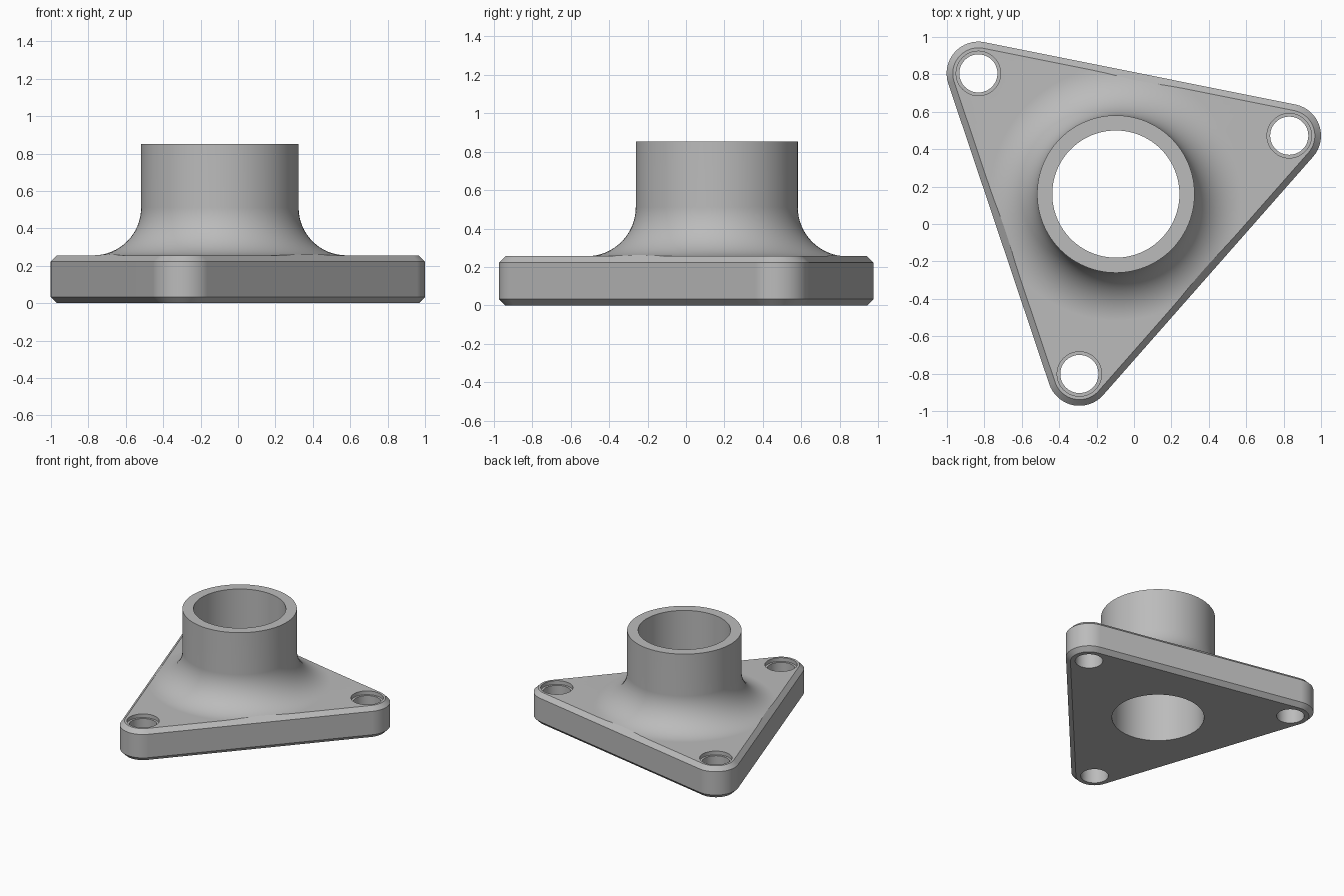
import bpy, bmesh, math
from mathutils import Vector

cube = bpy.data.objects.get("Cube")
if cube:
    bpy.data.objects.remove(cube, do_unlink=True)

AXIS = Vector((-0.097, 0.16))
CORNERS = [Vector(p) for p in ((-0.832, 0.805), (-0.292, -0.802), (0.83, 0.472))]
CORNER_R, CHAMFER, PLATE_TOP, TOP = 0.17, 0.033, 0.256, 0.852
TUBE_R, BORE_R, FILLET = 0.421, 0.34, 0.255

grey = bpy.data.materials.new("plain grey")
grey.use_nodes = True
colour = (0.5, 0.5, 0.5, 1)
grey.diffuse_color = colour
grey.node_tree.nodes["Principled BSDF"].inputs["Base Color"].default_value = colour


def loft(name, rings, closed=False):
    """Skin a stack of equal rings; cap the ends, or join last to first."""
    bm = bmesh.new()
    loops = [[bm.verts.new(p) for p in ring] for ring in rings]
    n = len(loops[0])
    pairs = list(zip(loops, loops[1:]))
    if closed:
        pairs.append((loops[-1], loops[0]))
    else:
        bm.faces.new(loops[0])
        bm.faces.new(loops[-1])
    for a, b in pairs:
        for i in range(n):
            j = (i + 1) % n
            bm.faces.new((a[i], a[j], b[j], b[i]))
    bmesh.ops.recalc_face_normals(bm, faces=bm.faces[:])
    mesh = bpy.data.meshes.new(name)
    bm.to_mesh(mesh)
    bm.free()
    mesh.materials.append(grey)
    obj = bpy.data.objects.new(name, mesh)
    bpy.context.collection.objects.link(obj)
    return obj


def circle(centre, r, z, n):
    return [(centre.x + r * math.cos(t), centre.y + r * math.sin(t), z)
            for t in (math.tau * i / n for i in range(n))]


def outline(inset, z, steps=16):
    """Rounded triangle around the three bolt corners."""
    points = []
    for i, c in enumerate(CORNERS):
        d_in, d_out = c - CORNERS[i - 1], CORNERS[(i + 1) % 3] - c
        start = math.atan2(-d_in.x, d_in.y)
        sweep = (math.atan2(-d_out.x, d_out.y) - start) % math.tau
        for k in range(steps + 1):
            t = start + sweep * k / steps
            r = CORNER_R - inset
            points.append((c.x + r * math.cos(t), c.y + r * math.sin(t), z))
    return points


def boolean(target, cutter, operation):
    cutter.hide_render = True
    mod = target.modifiers.new(operation, 'BOOLEAN')
    mod.operation, mod.solver, mod.object = operation, 'EXACT', cutter
    bpy.context.view_layer.objects.active = target
    bpy.ops.object.modifier_apply(modifier=mod.name)
    bpy.data.objects.remove(cutter, do_unlink=True)


# Turned flange: bore, broad disc, concave fillet and tube
profile = [(BORE_R, -0.1), (2, -0.1), (2, PLATE_TOP)]
for k in range(17):
    t = math.pi / 2 * k / 16
    profile.append((TUBE_R + FILLET * (1 - math.sin(t)),
                    PLATE_TOP + FILLET * (1 - math.cos(t))))
profile += [(TUBE_R, TOP), (BORE_R, TOP)]
flange = loft("triangular_flange", [circle(AXIS, r, z, 96) for r, z in profile], closed=True)

# Trim to the chamfered triangle, which also shaves the fillet at the rim
side_top = PLATE_TOP - CHAMFER
sections = [(CHAMFER, 0), (0, CHAMFER), (0, side_top), (0.08, side_top + 0.08), (0.08, 1)]
boolean(flange, loft("triangle_trim", [outline(i, z) for i, z in sections]), 'INTERSECT')

# Counterbored bolt holes
bolt = [(0.102, -0.1), (0.102, PLATE_TOP - 0.03), (0.119, PLATE_TOP - 0.03), (0.119, 0.4)]
for c in CORNERS:
    boolean(flange, loft("bolt_cutter", [circle(c, r, z, 48) for r, z in bolt]), 'DIFFERENCE')

# Smooth curved walls, crisp chamfers
bpy.ops.object.select_all(action='DESELECT')
flange.select_set(True)
bpy.context.view_layer.objects.active = flange
bpy.ops.object.shade_smooth_by_angle(angle=math.radians(25))
weighted = flange.modifiers.new("even_normals", 'WEIGHTED_NORMAL')
weighted.keep_sharp = True
